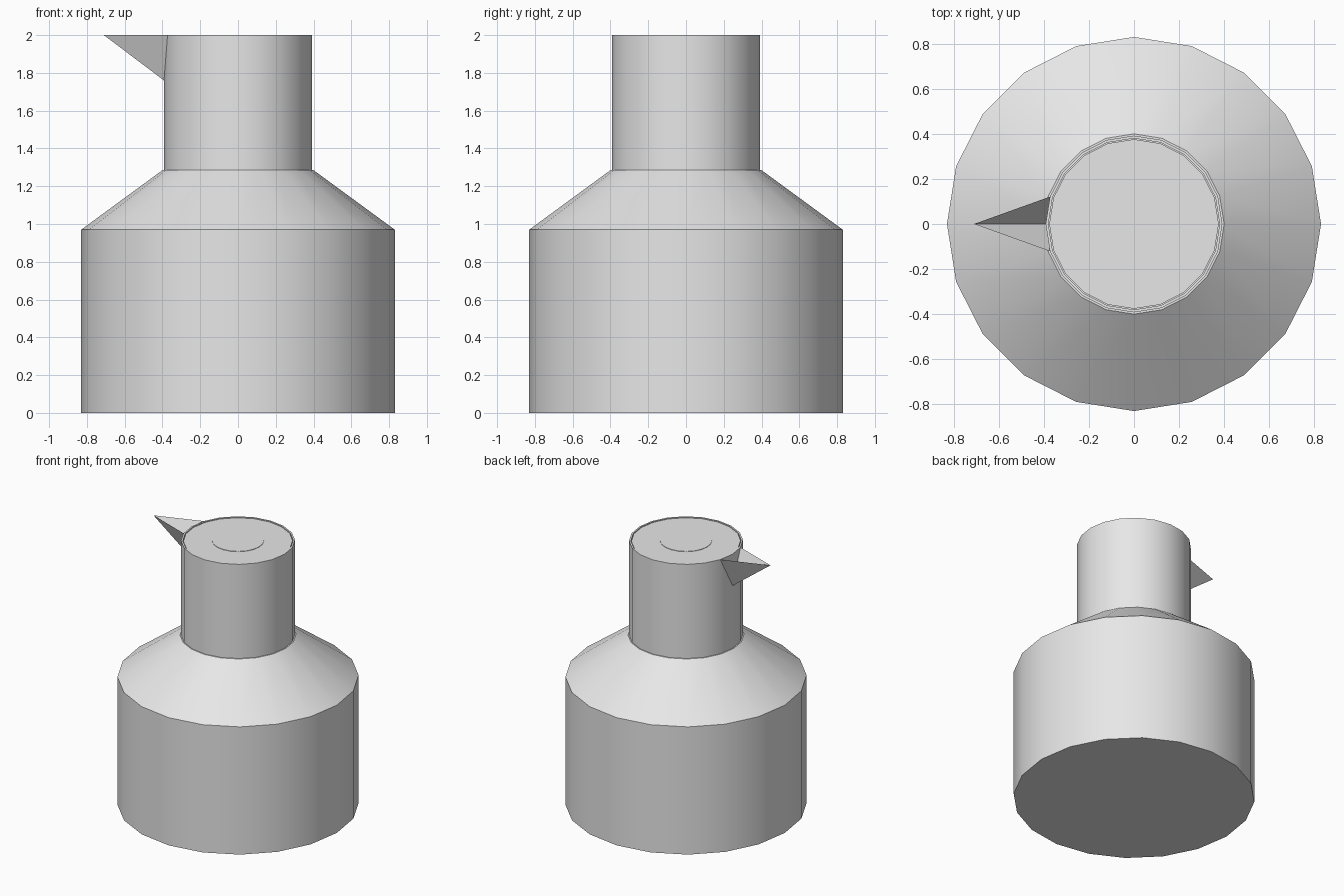
import bpy, bmesh, math

if "Cube" in bpy.data.objects:
    bpy.data.objects.remove(bpy.data.objects["Cube"], do_unlink=True)

SIDES = 20
NECK_R = 0.392

grey = bpy.data.materials.new("plain grey")
grey.use_nodes = True
grey.diffuse_color = (0.8, 0.8, 0.8, 1)
grey.node_tree.nodes["Principled BSDF"].inputs["Base Color"].default_value = (0.8, 0.8, 0.8, 1)


def finish(name, bm):
    mesh = bpy.data.meshes.new(name)
    bm.to_mesh(mesh)
    bm.free()
    mesh.materials.append(grey)
    obj = bpy.data.objects.new(name, mesh)
    bpy.context.collection.objects.link(obj)
    bpy.ops.object.select_all(action="DESELECT")
    obj.select_set(True)
    bpy.context.view_layer.objects.active = obj
    bpy.ops.object.shade_smooth_by_angle(angle=math.radians(30))
    return obj


def lathe(name, profile):
    """Turn (radius, height) points, bottom to top, into a capped solid."""
    bm = bmesh.new()
    rings = []
    for r, z in profile:
        rings.append([bm.verts.new((r * math.cos(a), r * math.sin(a), z))
                      for a in (math.tau * i / SIDES for i in range(SIDES))])
    for low, high in zip(rings, rings[1:]):
        for i in range(SIDES):
            j = (i + 1) % SIDES
            bm.faces.new((low[i], low[j], high[j], high[i]))
    bm.faces.new(rings[0][::-1])
    bm.faces.new(rings[-1])
    return finish(name, bm)


# Wide body with sloping shoulder
lathe("body", [(0.83, 0), (0.83, 0.97), (0.4, 1.285)])

# Neck with a thin rim around the recessed lid seat
lathe("neck", [(NECK_R, 1.28), (NECK_R, 2), (0.38, 2), (0.38, 1.985)])

# Lid with a shallow round button
lathe("lid", [(0.376, 1.98), (0.376, 1.996), (0.178, 1.996), (0.178, 1.999)])

# Open pouring spout: two thin walls meeting in a V
bm = bmesh.new()
tip = bm.verts.new((-0.71, 0, 2))
foot = bm.verts.new((-NECK_R, 0, 1.76))
step = math.tau / SIDES
for side in (1, -1):
    corner = bm.verts.new((-NECK_R * math.cos(step), side * NECK_R * math.sin(step), 2))
    bm.faces.new((tip, corner, foot) if side > 0 else (tip, foot, corner))
finish("spout", bm)
